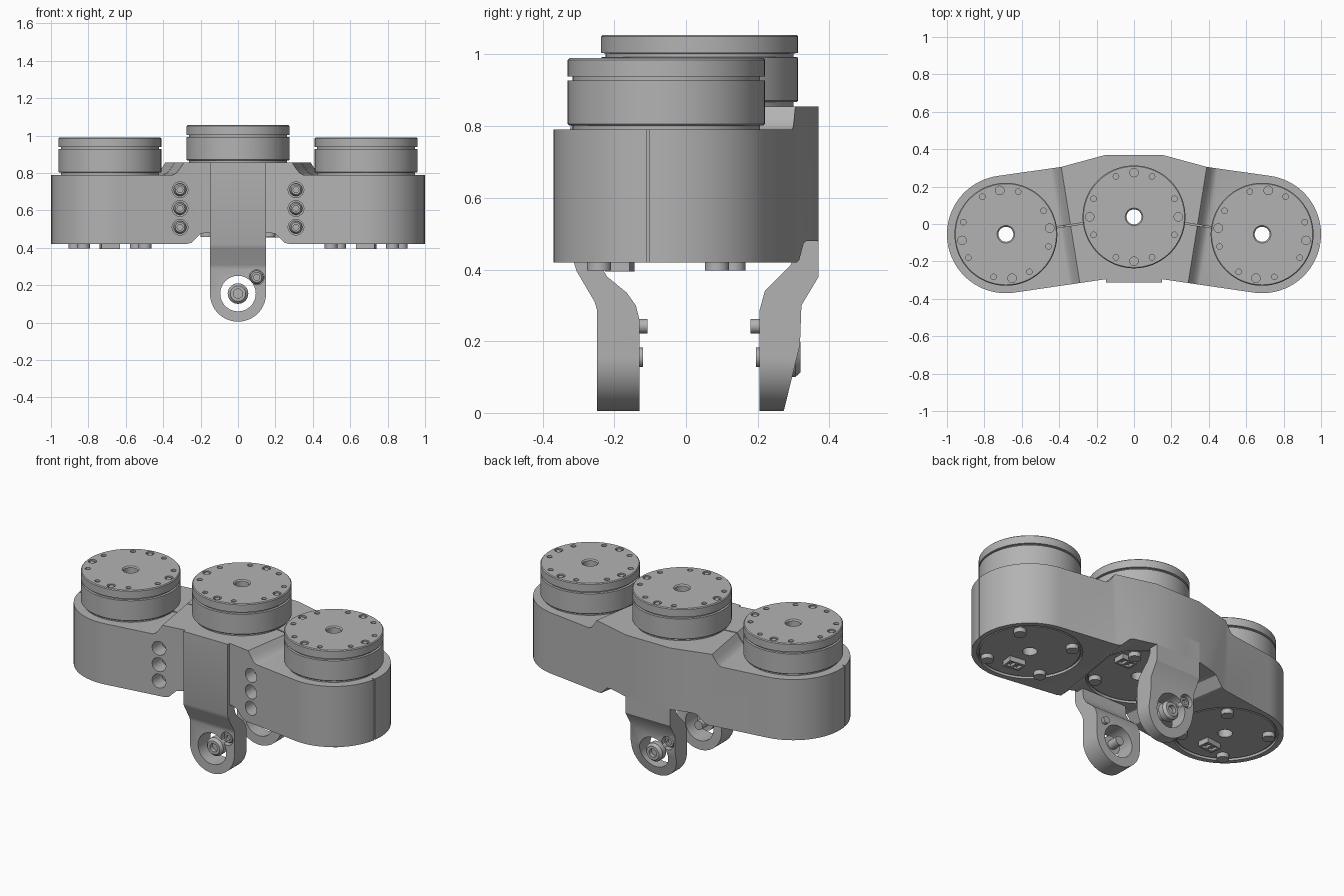
import bpy, bmesh, math
from mathutils import Matrix, Vector

if "Cube" in bpy.data.objects:
    bpy.data.objects.remove(bpy.data.objects["Cube"], do_unlink=True)

grey = bpy.data.materials.new("machined grey")
grey.use_nodes = True
grey.diffuse_color = (0.45, 0.45, 0.45, 1)
grey.node_tree.nodes["Principled BSDF"].inputs["Base Color"].default_value = (0.45, 0.45, 0.45, 1)


def finish(name, bm):
    bmesh.ops.remove_doubles(bm, verts=bm.verts, dist=1e-5)
    bmesh.ops.recalc_face_normals(bm, faces=bm.faces)
    mesh = bpy.data.meshes.new(name)
    bm.to_mesh(mesh)
    bm.free()
    mesh.materials.append(grey)
    obj = bpy.data.objects.new(name, mesh)
    bpy.context.scene.collection.objects.link(obj)
    return obj


def prism(name, pts, place, lo, hi):
    """Extrude a 2D outline; place(p, q, t) maps it into space."""
    bm = bmesh.new()
    a = [bm.verts.new(place(p, q, lo)) for p, q in pts]
    b = [bm.verts.new(place(p, q, hi)) for p, q in pts]
    bm.faces.new(a)
    bm.faces.new(b)
    for i in range(len(pts)):
        j = (i + 1) % len(pts)
        bm.faces.new((a[i], a[j], b[j], b[i]))
    return finish(name, bm)


def lathe(name, profile, n=64, matrix=Matrix()):
    """Spin a closed (radius, height) profile about z."""
    bm = bmesh.new()
    rings = []
    for r, z in profile:
        rings.append([bm.verts.new(matrix @ Vector((r * math.cos(t), r * math.sin(t), z)))
                      for t in (math.tau * k / n for k in range(n))])
    for i, ring in enumerate(rings):
        nxt = rings[(i + 1) % len(rings)]
        if profile[i][0] == 0 and profile[(i + 1) % len(rings)][0] == 0:
            continue
        for k in range(n):
            m = (k + 1) % n
            bm.faces.new((ring[k], ring[m], nxt[m], nxt[k]))
    bmesh.ops.dissolve_degenerate(bm, dist=1e-6, edges=bm.edges)
    return finish(name, bm)


def rods(name, items, n=24):
    """Many cylinders (centre, radius, length, axis) in one mesh."""
    bm = bmesh.new()
    for c, r, length, axis in items:
        rot = Matrix.Rotation(math.pi / 2, 4, 'X') if axis == 'Y' else Matrix()
        bmesh.ops.create_cone(bm, cap_ends=True, segments=n, radius1=r, radius2=r,
                              depth=length, matrix=Matrix.Translation(c) @ rot)
    return finish(name, bm)


def box(name, centre, size, angle=0):
    bm = bmesh.new()
    m = Matrix.Translation(centre) @ Matrix.Rotation(angle, 4, 'Z') @ Matrix.Diagonal((*size, 1))
    bmesh.ops.create_cube(bm, size=1, matrix=m)
    return finish(name, bm)


def boolean(obj, other, op='DIFFERENCE'):
    mod = obj.modifiers.new("cut", 'BOOLEAN')
    mod.object, mod.operation, mod.solver = other, op, 'EXACT'
    bpy.context.view_layer.objects.active = obj
    bpy.ops.object.modifier_apply(modifier=mod.name)
    bpy.data.objects.remove(other, do_unlink=True)


def screw(name, x, y, z, head, shank, length, direction):
    """Socket head screw along y; its head faces direction."""
    h = head * 0.9
    profile = [(0, -length), (shank, -length), (shank, -h), (head, -h), (head, -0.015),
               (head * 0.75, 0), (head * 0.45, 0), (head * 0.45, -h * 0.5), (0, -h * 0.5)]
    m = Matrix.Translation((x, y, z)) @ Matrix.Rotation(-direction * math.pi / 2, 4, 'X')
    return lathe(name, profile, 32, m)


def polar(c, r, deg, z):
    t = math.radians(deg)
    return (c[0] + r * math.cos(t), c[1] + r * math.sin(t), z)


def mirrored(half):
    return half + [(-p, q) for p, q in reversed(half) if p > 0]


WING, MID = (0.685, -0.055), (0, 0.038)
motors = [("left", WING, 0.79, 0.42, -8), ("right", (-WING[0], WING[1]), 0.79, 0.42, 8),
          ("middle", MID, 0.855, 0.48, 0)]

# Housing: plan outline trimmed by the sheared front profile
plan = [(0.15, -0.295)]
plan += [polar(WING, 0.315, -98 + 180 * k / 40, 0)[:2] for k in range(41)]
plan += [(0.39, 0.305), (0.15, 0.37)]
housing = prism("housing", mirrored(plan), lambda p, q, t: (p, q, t), 0.3, 1)
section = [(0.22, 0.48), (0.25, 0.474), (0.275, 0.45), (0.3, 0.426), (0.325, 0.42),
           (1.2, 0.42), (1.2, 0.79), (0.4, 0.79), (0.38, 0.8), (0.36, 0.825), (0.34, 0.855)]
trim = prism("trim", mirrored(section),
             lambda p, q, t: (p + 0.16 * t * math.copysign(1, p), t, q), -0.5, 0.5)
boolean(housing, trim, 'INTERSECT')

# Bores, lower recesses and the three screw pockets on each front flank
pockets = [(s * 0.31, z) for s in (-1, 1) for z in (0.51, 0.61, 0.71)]
boolean(housing, rods("bores", [((*c, 0.6), 0.042, 1, 'Z') for _, c, *_ in motors], 32))
for _, c, _, low, _ in motors:
    boolean(housing, rods("recess", [((*c, low), 0.285, 0.03, 'Z')], 64))
boolean(housing, rods("pockets", [((x, -0.32, z), 0.042, 0.2, 'Y') for x, z in pockets], 32))
for x, z in pockets:
    screw("flank_screw", x, -0.25, z, 0.034, 0.015, 0.06, -1)

# Seam between the front and back shells
for s in (-1, 1):
    boolean(housing, box("seam", (s * 0.995, -0.107, 0.6), (0.03, 0.007, 0.5)))
    boolean(housing, box("seam", (s * 0.33, -0.005, 0.85), (0.2, 0.007, 0.14), -s * 0.15))

# Motors
for side, c, top, low, turn in motors:
    shape = [(0.04, -0.02), (0.262, -0.02), (0.262, 0.012), (0.271, 0.012), (0.275, 0.016),
             (0.275, 0.137), (0.262, 0.138), (0.262, 0.148), (0.275, 0.149),
             (0.275, 0.195), (0.27, 0.2), (0.047, 0.2), (0.04, 0.193)]
    motor = lathe(side + "_motor", shape, 96, Matrix.Translation((*c, top)))
    holes = [(polar(c, 0.237, turn + q + d, top + 0.2), 0.023 if d == 0 else 0.015, 0.024, 'Z')
             for q in (0, 90, 180, 270) for d in (-24, 0, 24)]
    boolean(motor, rods("bolt_holes", holes, 20))
    heads = rods(side + "_motor_bolts",
                 [(polar(c, 0.237, turn + q, top + 0.19), 0.016, 0.012, 'Z')
                  for q in (0, 90, 180, 270)], 6)
    # Underside plate with feet and cable socket
    lathe(side + "_base_plate", [(0.04, 0.004), (0.27, 0.004), (0.275, 0.009), (0.275, 0.03),
                                 (0.04, 0.03)], 64, Matrix.Translation((*c, low)))
    rods(side + "_base_feet", [(polar(c, 0.235, turn + q, low - 0.005), 0.034, 0.036, 'Z')
                               for q in (45, 135, 225, 315)], 20)
    place = polar(c, 0.2, 30, low - 0.008) if side == "middle" else polar(c, 0.13, -90, low - 0.008)
    socket = box(side + "_cable_socket", place, (0.1, 0.07, 0.036), math.radians(turn))
    for k in (-1, 1):
        boolean(socket, box("slot", (place[0] + k * 0.022, place[1], place[2] - 0.018),
                            (0.03, 0.045, 0.03), 0))

# Fork arms: side profile trimmed to a round-ended front outline
front_side = [(-0.313, 0.855), (-0.313, 0.42), (-0.305, 0.395), (-0.255, 0.31), (-0.249, 0.29),
              (-0.249, 0), (-0.13, 0), (-0.13, 0.26), (-0.14, 0.3), (-0.165, 0.335),
              (-0.22, 0.38), (-0.245, 0.42), (-0.25, 0.5), (-0.25, 0.855)]
back_side = [(0.37, 0.6), (0.37, 0.38), (0.322, 0.3), (0.318, 0.19), (0.274, 0.01), (0.27, 0),
             (0.205, 0), (0.205, 0.285), (0.22, 0.34), (0.29, 0.41), (0.312, 0.45), (0.32, 0.6)]
rounded = [(0.15, 1), (-0.15, 1)]
rounded += [polar((0, 0.155), 0.15, 180 + 180 * k / 32, 0)[:2] for k in range(33)]
for name, side, outer, d in (("front_arm", front_side, -0.249, -1), ("back_arm", back_side, 0.318, 1)):
    arm = prism(name, side, lambda p, q, t: (t, p, q), -0.2, 0.2)
    boolean(arm, prism("round_end", rounded, lambda p, q, t: (p, t, q), -0.5, 0.5), 'INTERSECT')
    x = -d * 0.1
    boolean(arm, rods("pivot_hole", [((0, outer, 0.155), 0.095, 0.4, 'Y')], 48))
    boolean(arm, rods("pin_pocket", [((x, outer + d * 0.04, 0.242), 0.04, 0.16, 'Y')], 32))
    inner = -0.12 if d < 0 else 0.195
    head_y = -0.235 if d < 0 else 0.32
    screw(name + "_pivot_screw", 0, head_y, 0.155, 0.055, 0.027, abs(head_y - inner), d)
    tip = -0.108 if d < 0 else 0.18
    screw(name + "_locking_screw", x, outer - d * 0.012, 0.242, 0.036, 0.02,
          abs(outer - d * 0.012 - tip), d)

# Smooth round surfaces, keep machined edges crisp
for obj in bpy.context.scene.objects:
    obj.select_set(obj.type == 'MESH')
bpy.context.view_layer.objects.active = housing
bpy.ops.object.shade_smooth_by_angle(angle=math.radians(30))
